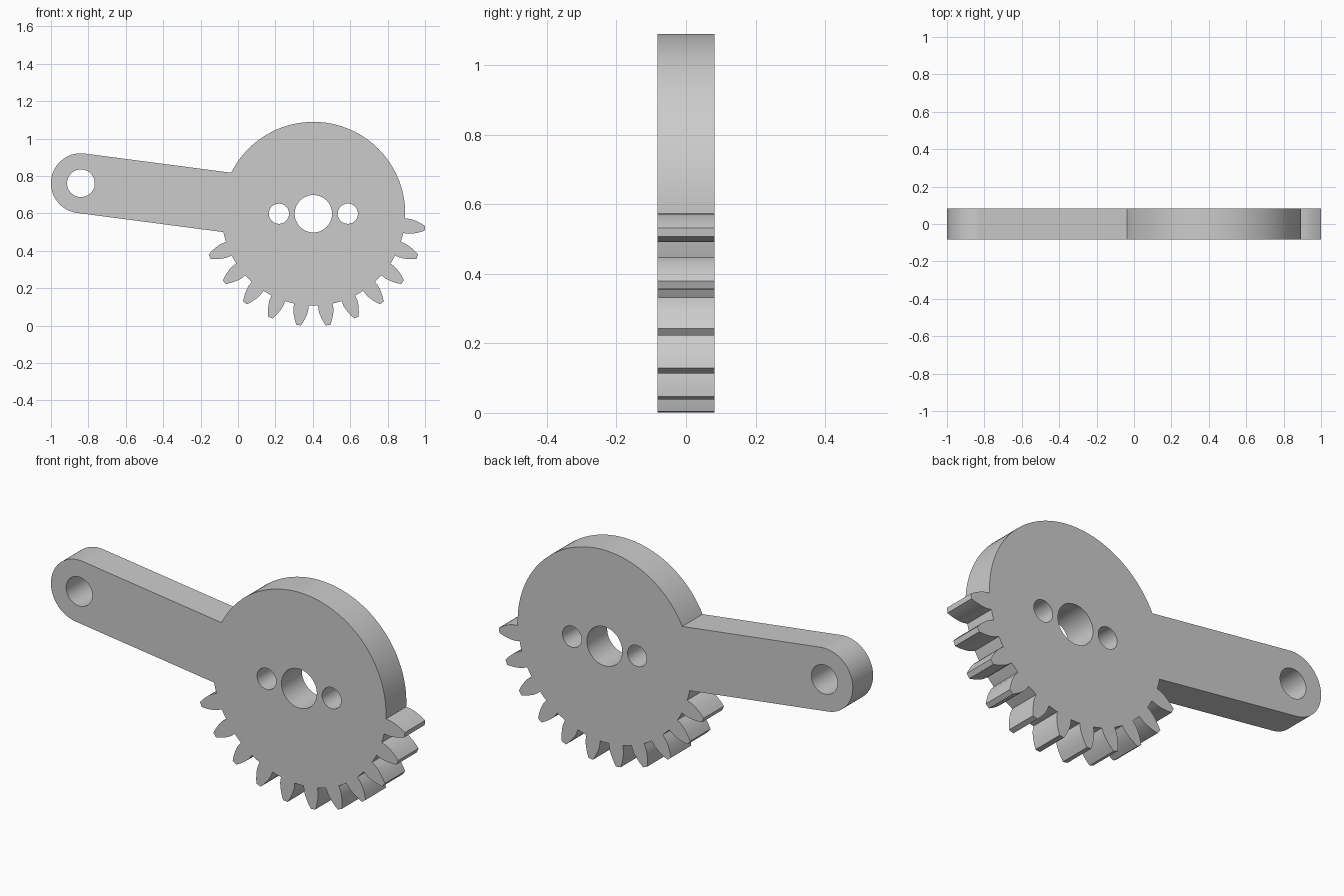
import bpy, bmesh, math
from mathutils import Vector

cube = bpy.data.objects.get("Cube")
if cube:
    bpy.data.objects.remove(cube)

HALF_DEPTH = 0.082
GEAR = Vector((0.403, 0.598))
PIVOT = Vector((-0.84, 0.761))
ROOT_R, ARM_R = 0.491, 0.16
PITCH = 15
# Half of one tooth: radius and half angle in degrees, root to tip
TOOTH = [(ROOT_R, 4.6), (0.52, 4.4), (0.54, 3.85), (0.56, 3.1), (0.58, 2.25), (0.601, 1.2)]


def polar(centre, radius, degrees):
    a = math.radians(degrees)
    return centre + Vector((math.cos(a), math.sin(a))) * radius


def arc(centre, radius, start, end, step=3):
    n = max(1, round((end - start) / step))
    return [polar(centre, radius, start + (end - start) * i / n) for i in range(n + 1)]


def circle(centre, radius, sides=48):
    return [polar(centre, radius, 360 * i / sides) for i in range(sides)]


# Outline: arm end, then the toothed rim, then the plain rim
axis = PIVOT - GEAR
arm_angle = math.degrees(math.atan2(axis.y, axis.x))
join = math.degrees(math.asin(ARM_R / ROOT_R))
outline = arc(PIVOT, ARM_R, arm_angle - 90, arm_angle + 90)
angle = arm_angle + join
for i in range(11):
    middle = 202.5 + i * PITCH
    outline += arc(GEAR, ROOT_R, angle, middle - TOOTH[0][1])
    outline += [polar(GEAR, r, middle - h) for r, h in TOOTH[1:]]
    outline += [polar(GEAR, r, middle + h) for r, h in reversed(TOOTH[1:])]
    angle = middle + TOOTH[0][1]
outline += arc(GEAR, ROOT_R, angle, arm_angle - join + 360)

# Arm pivot hole, shaft hole and the two screw holes
holes = [circle(PIVOT, 0.074), circle(GEAR, 0.1)]
holes += [circle(GEAR + Vector((side * 0.184, 0)), 0.054) for side in (-1, 1)]

# Fill the profile around the holes and extrude it through the depth
bm = bmesh.new()
edges = []
for loop in [outline] + holes:
    verts = [bm.verts.new((p.x, -HALF_DEPTH, p.y)) for p in loop]
    edges += [bm.edges.new((a, b)) for a, b in zip(verts, verts[1:] + verts[:1])]
bmesh.ops.triangle_fill(bm, use_beauty=True, use_dissolve=False, edges=edges, normal=(0, -1, 0))
front = bm.faces[:]
back = bmesh.ops.extrude_face_region(bm, geom=front, use_keep_orig=True)["geom"]
bmesh.ops.translate(bm, vec=(0, 2 * HALF_DEPTH, 0),
                    verts=[v for v in back if isinstance(v, bmesh.types.BMVert)])
bmesh.ops.recalc_face_normals(bm, faces=bm.faces)
mesh = bpy.data.meshes.new("gear_lever")
bm.to_mesh(mesh)
bm.free()
lever = bpy.data.objects.new("gear_lever", mesh)
bpy.context.collection.objects.link(lever)

# Plain grey finish
grey = bpy.data.materials.new("light_grey")
grey.use_nodes = True
colour = (0.6, 0.6, 0.6, 1)
grey.diffuse_color = colour
grey.node_tree.nodes["Principled BSDF"].inputs["Base Color"].default_value = colour
mesh.materials.append(grey)

# Smooth rims with crisp edges
bpy.ops.object.select_all(action='DESELECT')
lever.select_set(True)
bpy.context.view_layer.objects.active = lever
bpy.ops.object.shade_smooth_by_angle(angle=math.radians(25))
